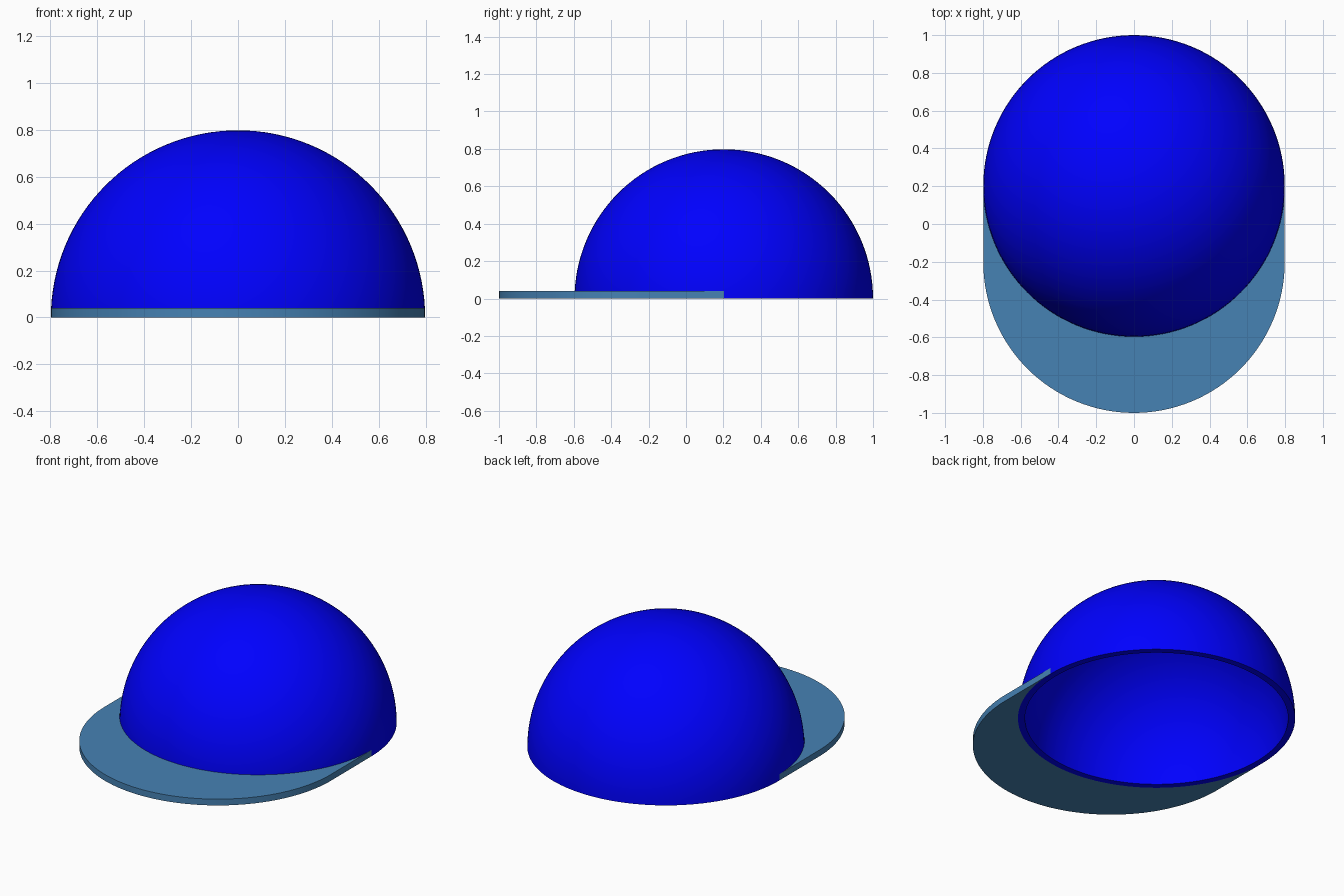
import bpy, bmesh
from math import sin, cos, pi

if "Cube" in bpy.data.objects:
    bpy.data.objects.remove(bpy.data.objects["Cube"])

R, WALL, BRIM_H = 0.798, 0.04, 0.04
DOME_Y = 1 - R            # dome touches y = 1, brim touches y = -1
SEG, RINGS = 128, 32


def finish(bm, name, color):
    bmesh.ops.remove_doubles(bm, verts=bm.verts, dist=1e-5)
    bmesh.ops.recalc_face_normals(bm, faces=bm.faces)
    mesh = bpy.data.meshes.new(name)
    bm.to_mesh(mesh)
    bm.free()
    obj = bpy.data.objects.new(name, mesh)
    bpy.context.collection.objects.link(obj)
    mat = bpy.data.materials.new(name + "_color")
    mat.diffuse_color = color
    mat.use_nodes = True
    mat.node_tree.nodes["Principled BSDF"].inputs["Base Color"].default_value = mat.diffuse_color
    mesh.materials.append(mat)
    bpy.ops.object.select_all(action='DESELECT')
    obj.select_set(True)
    bpy.context.view_layer.objects.active = obj
    bpy.ops.object.shade_smooth_by_angle(angle=pi / 6)
    return obj


# Dome: hollow half shell, outer and inner arcs joined at the rim and lathed
def arc(r):
    return [(r * cos(pi / 2 * i / RINGS), r * sin(pi / 2 * i / RINGS))
            for i in range(RINGS + 1)]


bm = bmesh.new()
outer, inner = arc(R), arc(R - WALL)
profile = outer[::-1] + inner
verts = [bm.verts.new((x, DOME_Y, z)) for x, z in profile]
edges = [bm.edges.new(pair) for pair in zip(verts, verts[1:])]
bmesh.ops.spin(bm, geom=verts + edges, cent=(0, DOME_Y, 0), axis=(0, 0, 1),
               angle=2 * pi, steps=SEG, use_merge=False)
finish(bm, "cap_dome", (0.0, 0.0, 1.0, 1))

# Brim: flat crescent between the dome's front edge and the same arc moved forward
bm = bmesh.new()
rows = []
for i in range(SEG // 2 + 1):
    a = pi + 2 * pi * i / SEG
    x, y = R * cos(a), R * sin(a)
    rows.append([bm.verts.new((x, y + s * DOME_Y, 0)) for s in (1, -1)])
faces = [bm.faces.new((p[0], p[1], q[1], q[0])) for p, q in zip(rows, rows[1:])]
solid = bmesh.ops.extrude_face_region(bm, geom=faces, use_keep_orig=True)
top = [v for v in solid["geom"] if isinstance(v, bmesh.types.BMVert)]
bmesh.ops.translate(bm, verts=top, vec=(0, 0, BRIM_H))
finish(bm, "cap_brim", (0.061, 0.223, 0.456, 1))
